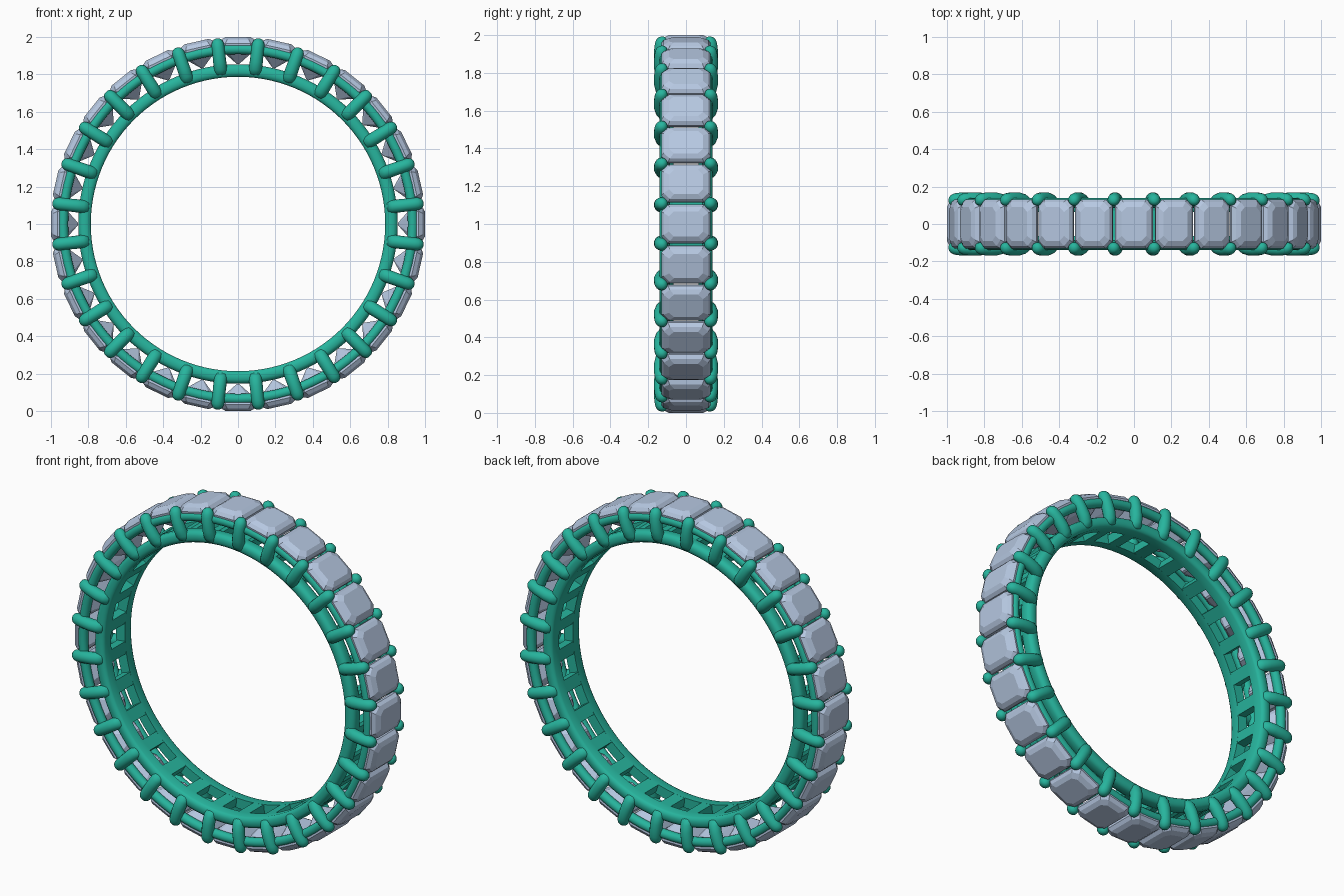
import bpy, bmesh, math
from mathutils import Vector

if "Cube" in bpy.data.objects:
    bpy.data.objects.remove(bpy.data.objects["Cube"])

N = 28                       # stones around the band
STEP = 2 * math.pi / N
CZ = 1.0                     # height of the ring centre


def material(name, col):
    m = bpy.data.materials.new(name)
    m.diffuse_color = (*col, 1)
    m.use_nodes = True
    m.node_tree.nodes["Principled BSDF"].inputs["Base Color"].default_value = m.diffuse_color
    return m


metal = material("green_metal", (0.02, 0.46, 0.34))
gem = material("pale_blue_gem", (0.47, 0.58, 0.76))


def place(a, r, t, y):
    """Point at angle a, radius r, tangential offset t, depth y."""
    s, c = math.sin(a), math.cos(a)
    return Vector((r * s + t * c, y, CZ + r * c - t * s))


def loft(bm, rings, caps=True, closed=False):
    rows = [[bm.verts.new(p) for p in ring] for ring in rings]
    n = len(rows[0])
    pairs = list(zip(rows, rows[1:])) + ([(rows[-1], rows[0])] if closed else [])
    for a, b in pairs:
        for i in range(n):
            j = (i + 1) % n
            bm.faces.new((a[i], a[j], b[j], b[i]))
    if caps and not closed:
        bm.faces.new(rows[0][::-1])
        bm.faces.new(rows[-1])


def finish(bm, name, mat, smooth=None):
    bmesh.ops.recalc_face_normals(bm, faces=bm.faces)
    me = bpy.data.meshes.new(name)
    bm.to_mesh(me)
    bm.free()
    me.materials.append(mat)
    ob = bpy.data.objects.new(name, me)
    bpy.context.collection.objects.link(ob)
    if smooth:
        bpy.ops.object.select_all(action='DESELECT')
        ob.select_set(True)
        bpy.context.view_layer.objects.active = ob
        bpy.ops.object.shade_smooth_by_angle(angle=math.radians(smooth))
    return ob


# Step-cut stones: radius, half width, half depth, corner cut
layers = [(0.855, 0.006, 0.035, 0.003), (0.905, 0.062, 0.085, 0.02),
          (0.948, 0.100, 0.128, 0.034), (0.966, 0.102, 0.131, 0.035),
          (0.986, 0.090, 0.118, 0.032), (1.000, 0.066, 0.090, 0.026)]
bm = bmesh.new()
for k in range(N):
    rings = []
    for r, t, y, c in layers:
        octagon = [(t, y - c), (t - c, y), (c - t, y), (-t, y - c),
                   (-t, c - y), (c - t, -y), (t - c, -y), (t, c - y)]
        rings.append([place(k * STEP, r, u, v) for u, v in octagon])
    loft(bm, rings)
finish(bm, "stones", gem)

# Bowed prongs on both sides: radius, depth, thickness
path = [(0.800, 0.105, 0.026), (0.806, 0.112, 0.033), (0.830, 0.125, 0.035),
        (0.870, 0.134, 0.035), (0.920, 0.136, 0.034), (0.950, 0.133, 0.034),
        (0.970, 0.130, 0.033), (0.985, 0.128, 0.027), (0.994, 0.127, 0.018),
        (0.998, 0.126, 0.007)]
bm = bmesh.new()
for k in range(N):
    for side in (-1, 1):
        loft(bm, [[place((k + 0.5) * STEP, r, w * math.cos(q), side * y + w * math.sin(q))
                   for q in (i * math.pi / 7 for i in range(14))] for r, y, w in path])
finish(bm, "prongs", metal, 50)


def rails(name, profile, smooth):
    """Revolve a (radius, depth) profile about the ring axis, on both sides."""
    bm = bmesh.new()
    seg = N * 4
    for side in (-1, 1):
        loft(bm, [[place(2 * math.pi * i / seg, r, 0, side * y) for r, y in profile]
                  for i in range(seg)], closed=True)
    return finish(bm, name, metal, smooth)


# Round outer rails under the stones
rails("outer_rails", [(0.935 + 0.027 * math.cos(q), 0.113 + 0.027 * math.sin(q))
                      for q in (i * math.pi / 6 for i in range(12))], 50)

# Inner rails: flat against the finger, rounded outside
rails("inner_rails", [(0.787, 0.065), (0.787, 0.118), (0.794, 0.130), (0.810, 0.136),
                      (0.832, 0.136), (0.848, 0.127), (0.854, 0.112), (0.854, 0.078),
                      (0.846, 0.065)], 40)

# Bridges joining the two inner rails at each prong pair
bm = bmesh.new()
for k in range(N):
    a = (k + 0.5) * STEP
    section = [(0.787, -0.035), (0.787, 0.035), (0.838, 0.035), (0.850, 0.022),
               (0.850, -0.022), (0.838, -0.035)]
    loft(bm, [[place(a, r, t, y) for r, t in section] for y in (-0.1, 0.1)])
finish(bm, "bridges", metal)
